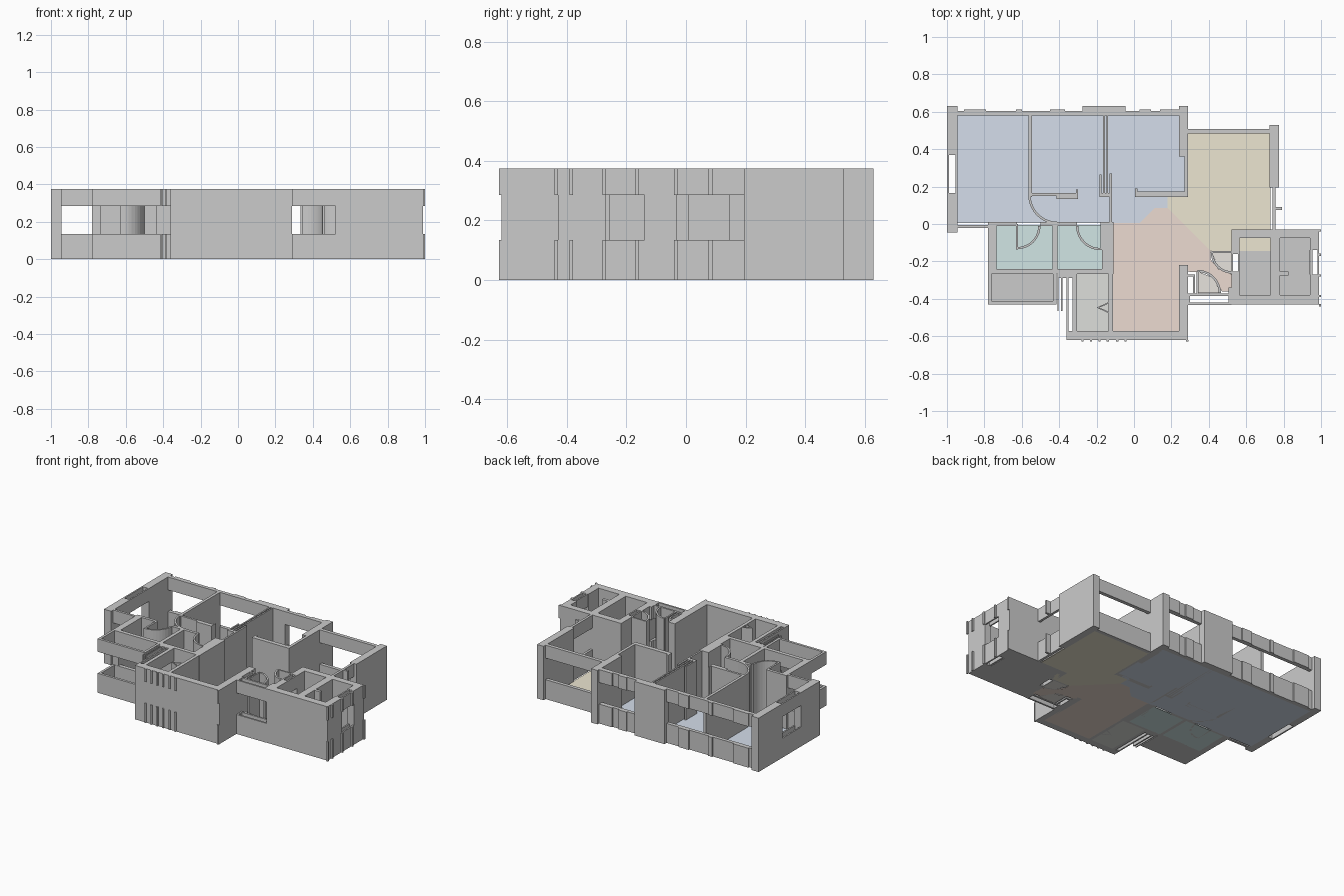
import bpy, bmesh, math

H, SILL, HEAD = 0.375, 0.135, 0.285


def new_object(name, bm, color=None):
    bmesh.ops.recalc_face_normals(bm, faces=bm.faces)
    me = bpy.data.meshes.new(name)
    bm.to_mesh(me)
    bm.free()
    ob = bpy.data.objects.new(name, me)
    bpy.context.collection.objects.link(ob)
    if color:
        mat = bpy.data.materials.new(name + "_color")
        mat.diffuse_color = (*color, 1)
        me.materials.append(mat)
    return ob


def prism(bm, pts, z0, z1):
    f = bm.faces.new([bm.verts.new((x, y, z0)) for x, y in pts])
    r = bmesh.ops.extrude_face_region(bm, geom=[f])
    for v in r["geom"]:
        if isinstance(v, bmesh.types.BMVert):
            v.co.z = z1


def rect(x0, x1, y0, y1):
    return [(x0, y0), (x1, y0), (x1, y1), (x0, y1)]


def walls(name, rects):
    bm = bmesh.new()
    for r in rects:
        prism(bm, rect(*r), 0, H)
    return new_object(name, bm)


def windows(name, rects):
    # sill below and lintel above an open band
    bm = bmesh.new()
    for r in rects:
        prism(bm, rect(*r), 0, SILL)
        prism(bm, rect(*r), HEAD, H)
    return new_object(name, bm)


def floor(name, color, *polys):
    bm = bmesh.new()
    for p in polys:
        prism(bm, p, 0, 0.004)
    return new_object(name, bm, color)


def door_arc(name, cx, cy, r, a0, a1, t=0.012, n=10):
    # curved screen along the door swing
    ang = [math.radians(a0 + (a1 - a0) * i / n) for i in range(n + 1)]
    bm = bmesh.new()
    for a, b in zip(ang, ang[1:]):
        prism(bm, [(cx + q * math.cos(k), cy + q * math.sin(k))
                   for q, k in ((r, a), (r, b), (r - t, b), (r - t, a))], 0, H)
    bmesh.ops.remove_doubles(bm, verts=bm.verts, dist=0.0005)
    return new_object(name, bm)


# Full-height outside walls
walls("bedroom_outer_walls", [
    (-1, -0.945, 0.37, 0.63), (-1, -0.945, -0.045, 0.165),
    (-0.275, -0.045, 0.58, 0.63), (0.24, 0.29, 0.36, 0.63),
    (0.27, 0.29, 0.145, 0.36), (0.01, 0.29, 0.145, 0.175)])
walls("living_outer_walls", [
    (0.725, 0.775, 0.195, 0.53),
    (-0.36, 0.29, -0.62, -0.572), (0.24, 0.29, -0.58, -0.22)])
walls("shaft_walls", [
    (0.52, 0.99, -0.075, -0.03), (0.52, 0.99, -0.43, -0.38),
    (0.52, 0.565, -0.16, -0.07), (0.52, 0.565, -0.385, -0.255),
    (0.73, 0.78, -0.385, -0.07), (0.94, 0.99, -0.14, -0.07),
    (0.94, 0.99, -0.385, -0.27), (0.775, 0.825, -0.275, -0.255)])

# Window bands
windows("bedroom_windows", [
    (-1, -0.99, 0.165, 0.37), (-0.955, -0.945, 0.165, 0.37),
    (-0.95, -0.27, 0.58, 0.605), (-0.05, 0.24, 0.58, 0.605),
    (-0.95, -0.78, -0.022, -0.005)])
windows("living_windows", [
    (0.29, 0.73, 0.483, 0.508), (0.74, 0.757, -0.03, 0.195),
    (0.757, 0.79, 0.075, 0.09)])
windows("shaft_windows", [
    (0.52, 0.53, -0.255, -0.16), (0.555, 0.565, -0.255, -0.16),
    (0.945, 0.955, -0.27, -0.14), (0.98, 0.99, -0.27, -0.14)])
windows("entrance_windows", [
    (0.29, 0.52, -0.385, -0.372), (0.29, 0.52, -0.432, -0.42),
    (0.29, 0.30, -0.43, -0.375), (0.29, 0.325, -0.282, -0.27),
    (0.315, 0.325, -0.375, -0.27), (0.505, 0.52, -0.43, -0.34)])
windows("balcony_parapet", [
    (-0.78, -0.763, -0.43, -0.265), (-0.78, -0.415, -0.43, -0.413),
    (-0.432, -0.415, -0.42, -0.265)])
windows("kitchen_windows", [
    (-0.41, -0.403, -0.465, -0.27), (-0.39, -0.382, -0.465, -0.27),
    (-0.36, -0.35, -0.575, -0.285), (-0.33, -0.305, -0.575, -0.265),
    (-0.41, -0.305, -0.29, -0.265)])

# Facade ribs, broken at the window band
ribs = [(x - 0.006, x + 0.006, -0.628, -0.62)
        for x in (-0.275, -0.23, -0.185, -0.14, -0.09, -0.045, 0.285)]
ribs += [(x, x + w, 0.605, 0.613) for x, w in
         ((-0.91, 0.12), (-0.63, 0.03), (-0.45, 0.08), (0.03, 0.06), (0.14, 0.10))]
ribs += [(0.99, 1.0, y - 0.006, y + 0.006) for y in (-0.435, -0.385, -0.275, -0.165, -0.035)]
windows("facade_ribs", ribs)

# Partitions
walls("bedroom_partitions", [
    (-0.565, -0.545, 0.145, 0.585), (-0.165, -0.155, 0.16, 0.585),
    (-0.148, -0.138, 0.16, 0.585), (-0.555, -0.30, 0.15, 0.165),
    (-0.31, -0.30, 0.15, 0.185), (-0.185, -0.175, 0.145, 0.265),
    (-0.185, -0.12, 0.145, 0.165), (-0.13, -0.118, 0.01, 0.27),
    (0.005, 0.018, 0.145, 0.19)])
walls("bathroom_walls", [
    (-0.78, -0.735, -0.265, 0.005), (-0.78, -0.625, -0.01, 0.01),
    (-0.50, -0.305, -0.01, 0.01), (-0.18, -0.11, -0.01, 0.01),
    (-0.435, -0.41, -0.265, 0.0), (-0.17, -0.11, -0.265, -0.005),
    (-0.435, -0.11, -0.267, -0.24)])
windows("bathroom_window", [(-0.78, -0.43, -0.267, -0.24)])
walls("kitchen_partition", [(-0.135, -0.112, -0.575, -0.26)])

# Door leaves and swings
walls("door_leaves", [
    (-0.632, -0.62, -0.135, 0.0), (-0.18, -0.168, -0.14, 0.0),
    (-0.415, -0.30, 0.135, 0.15), (0.335, 0.345, -0.372, -0.255),
    (0.415, 0.525, -0.155, -0.145)])
door_arc("bedroom_door_swing", -0.41, 0.155, 0.155, 180, 270)
door_arc("left_bath_door_swing", -0.625, -0.01, 0.125, 270, 360)
door_arc("right_bath_door_swing", -0.18, -0.01, 0.13, 180, 270)
door_arc("entrance_door_swing", 0.34, -0.37, 0.125, 0, 90)
door_arc("shaft_door_swing", 0.525, -0.15, 0.115, 180, 270)
bm = bmesh.new()
for s in (-1, 1):
    y = -0.447
    prism(bm, [(-0.2, y), (-0.135, y + s * 0.03), (-0.135, y + s * 0.022), (-0.185, y)], 0, H)
new_object("folding_door", bm)

# Floors
floor("bedroom_floor", (0.66, 0.73, 0.83), [
    (-0.95, 0.58), (0.25, 0.58), (0.25, 0.37), (0.275, 0.36), (0.275, 0.15), (0.18, 0.15),
    (0.18, 0.085), (0.11, 0.085), (0.03, 0.005), (-0.95, 0.005)])
floor("hall_floor", (0.84, 0.71, 0.64), [
    (-0.115, 0.005), (0.03, 0.005), (0.11, 0.085), (0.18, 0.085), (0.41, -0.145), (0.41, -0.19),
    (0.45, -0.24), (0.525, -0.27), (0.525, -0.36), (0.47, -0.36), (0.4, -0.26), (0.29, -0.255),
    (0.25, -0.22), (0.25, -0.575), (-0.115, -0.575)])
floor("living_floor", (0.84, 0.79, 0.64), [
    (0.285, 0.485), (0.73, 0.485), (0.73, -0.145), (0.41, -0.145), (0.18, 0.085),
    (0.18, 0.15), (0.285, 0.15)])
floor("bathroom_floor", (0.64, 0.79, 0.78),
      rect(-0.738, -0.432, -0.245, -0.005), rect(-0.413, -0.167, -0.245, -0.005))
floor("balcony_floor", (0.68, 0.68, 0.68), rect(-0.767, -0.43, -0.415, -0.262))
floor("kitchen_floor", (0.73, 0.74, 0.71), rect(-0.308, -0.132, -0.573, -0.262))
floor("shaft_floor", (0.67, 0.66, 0.69),
      rect(0.563, 0.732, -0.382, -0.073), rect(0.778, 0.942, -0.382, -0.073))
floor("door_swing_floor", (0.8, 0.77, 0.73),
      [(0.415, -0.15), (0.525, -0.15), (0.525, -0.26), (0.45, -0.235)],
      [(0.345, -0.37), (0.46, -0.37), (0.43, -0.29), (0.345, -0.255)])
